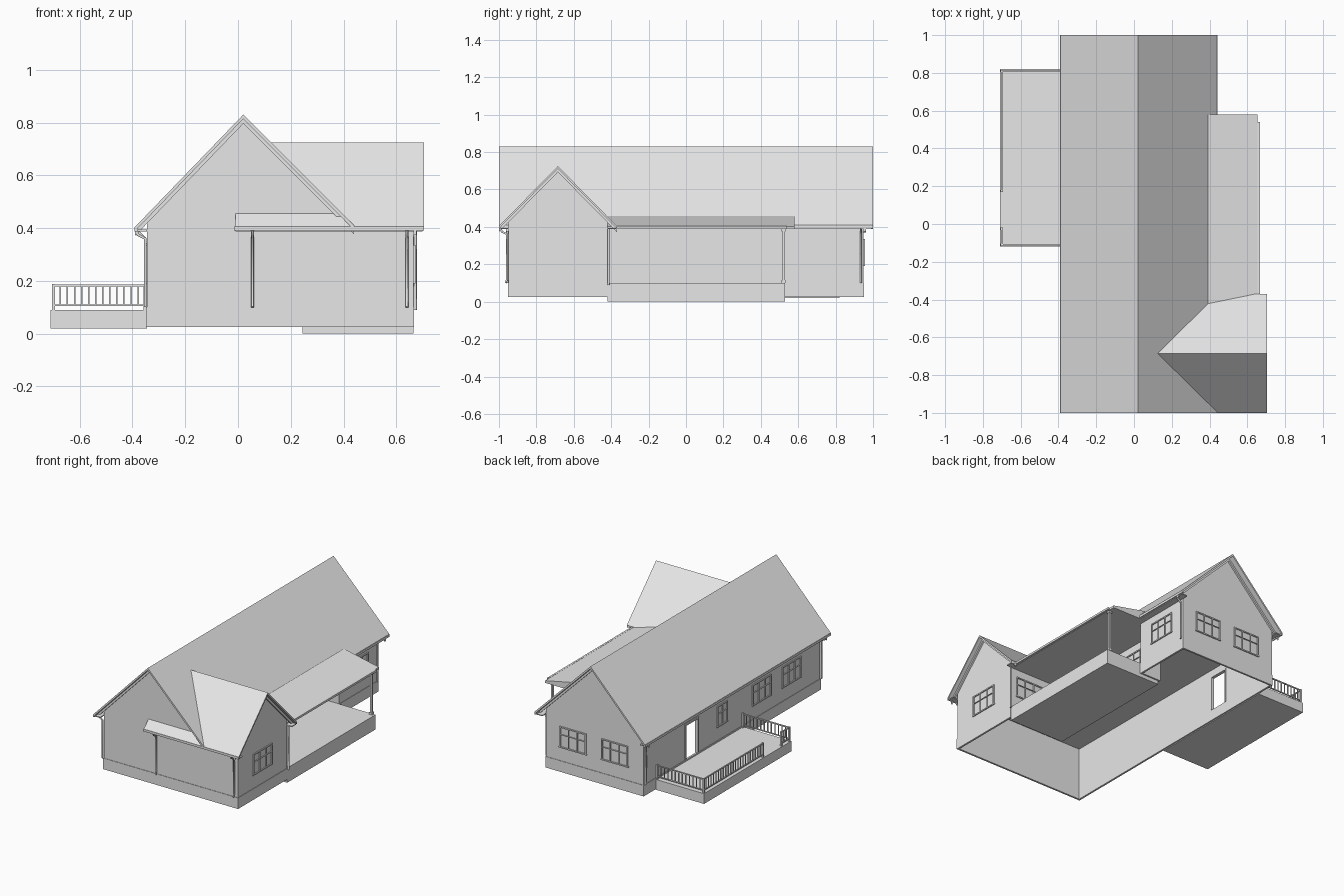
import bpy
import bmesh
from mathutils import Vector

cube = bpy.data.objects.get("Cube")
if cube:
    bpy.data.objects.remove(cube, do_unlink=True)

grey = bpy.data.materials.new("plain_grey")
grey.use_nodes = True
tone = (0.8, 0.8, 0.8, 1)
grey.diffuse_color = tone
grey.node_tree.nodes["Principled BSDF"].inputs["Base Color"].default_value = tone


def finish(name, bm):
    bmesh.ops.recalc_face_normals(bm, faces=bm.faces)
    mesh = bpy.data.meshes.new(name)
    bm.to_mesh(mesh)
    bm.free()
    mesh.materials.append(grey)
    obj = bpy.data.objects.new(name, mesh)
    bpy.context.scene.collection.objects.link(obj)
    return obj


def boxes(name, items):
    """One object from (x0, x1, y0, y1, z0, z1) boxes."""
    bm = bmesh.new()
    for x0, x1, y0, y1, z0, z1 in items:
        verts = bmesh.ops.create_cube(bm, size=1)["verts"]
        for v in verts:
            v.co = Vector(((x0 + x1) / 2 + v.co.x * (x1 - x0),
                           (y0 + y1) / 2 + v.co.y * (y1 - y0),
                           (z0 + z1) / 2 + v.co.z * (z1 - z0)))
    return finish(name, bm)


def prism(name, axis, profile, start, end):
    """Extrude a (side, z) profile along the x or y axis."""
    bm = bmesh.new()
    place = (lambda s, z: (start, s, z)) if axis == "x" else (lambda s, z: (s, start, z))
    face = bm.faces.new([bm.verts.new(place(s, z)) for s, z in profile])
    grown = bmesh.ops.extrude_face_region(bm, geom=[face])["geom"]
    step = Vector((end - start, 0, 0) if axis == "x" else (0, end - start, 0))
    bmesh.ops.translate(bm, vec=step, verts=[g for g in grown if isinstance(g, bmesh.types.BMVert)])
    return finish(name, bm)


def chevron(top, drop, thick):
    """Band following a gable line, lowered by drop."""
    upper = [(s, z - drop) for s, z in top]
    return upper + [(s, z - thick) for s, z in reversed(upper)]


def pipe(name, points, radius=0.006):
    curve = bpy.data.curves.new(name, "CURVE")
    curve.dimensions = "3D"
    curve.bevel_depth = radius
    curve.bevel_resolution = 1
    curve.use_fill_caps = True
    spline = curve.splines.new("POLY")
    spline.points.add(len(points) - 1)
    for p, co in zip(spline.points, points):
        p.co = (*co, 1)
    curve.materials.append(grey)
    obj = bpy.data.objects.new(name, curve)
    bpy.context.scene.collection.objects.link(obj)


def window(name, axis, plane, out, a, b, z0=0.19, z1=0.335, panes=3):
    """Raised frame and glazing bars on a wall facing along axis."""
    w, parts = 0.008, []
    near, far = sorted((plane, plane + out * 0.007))

    def bar(s0, s1, low, high):
        span = (near, far, s0, s1) if axis == "x" else (s0, s1, near, far)
        parts.append((*span, low, high))
    bar(a, a + w, z0, z1)
    bar(b - w, b, z0, z1)
    bar(a, b, z1 - w, z1)
    bar(a - w / 2, b + w / 2, z0, z0 + w)
    for i in range(1, panes):
        s = a + (b - a) * i / panes
        bar(s - w / 4, s + w / 4, z0, z1)
    mid = z0 + (z1 - z0) * 0.62
    bar(a, b, mid - w / 4, mid + w / 4)
    boxes(name, parts)


# Main and wing roofs
main_line = [(-0.39, 0.405), (0.02, 0.83), (0.44, 0.41)]
wing_line = [(-1.0, 0.405), (-0.685, 0.725), (-0.37, 0.405)]
prism("main_roof", "y", chevron(main_line, 0, 0.016), -1, 1)
prism("wing_roof", "x", chevron(wing_line, 0, 0.014), -0.01, 0.705)
for label, y in (("front", -0.962), ("back", 0.95)):
    prism(label + "_rake_trim", "y", chevron(main_line, 0.016, 0.018), y, y + 0.012)
prism("wing_rake_trim", "x", chevron(wing_line, 0.014, 0.018), 0.665, 0.677)

# Porch roof with flat underside
prism("porch_roof", "y", [(0.245, 0.388), (0.655, 0.388), (0.655, 0.403), (0.395, 0.457), (0.245, 0.457)],
      -0.42, 0.58)

# Walls, hollow and open underneath
low, top, t = 0.025, 0.40, 0.01
prism("front_wall", "y", [(-0.345, low), (0.665, low), (0.665, top), (0.43, top),
                          (0.02, 0.815), (-0.345, 0.435)], -0.95, -0.94)
prism("back_wall", "y", [(-0.345, low), (0.39, low), (0.39, 0.44),
                         (0.02, 0.815), (-0.345, 0.435)], 0.94, 0.95)
prism("wing_gable_wall", "x", [(-0.95, low), (-0.42, low), (-0.42, 0.43),
                               (-0.685, 0.71), (-0.95, 0.43)], 0.655, 0.665)
boxes("left_wall", [(-0.345, -0.335, -0.95, 0.37, low, 0.43),
                    (-0.345, -0.335, 0.5, 0.95, low, 0.43),
                    (-0.345, -0.335, 0.37, 0.5, low, 0.1),
                    (-0.345, -0.335, 0.37, 0.5, 0.335, 0.43)])
boxes("porch_walls", [(0.235, 0.245, -0.42, 0.53, low, top),
                      (0.235, 0.665, -0.43, -0.42, low, top),
                      (0.235, 0.39, 0.53, 0.54, low, top)])
boxes("rear_right_wall", [(0.38, 0.39, 0.53, 0.95, low, 0.44)])
boxes("ceiling", [(-0.335, 0.24, -0.94, 0.94, 0.39, 0.396),
                  (0.24, 0.655, -0.94, -0.43, 0.39, 0.396),
                  (0.24, 0.38, 0.54, 0.94, 0.39, 0.396)])

# Foundation band
e = 0.003
boxes("foundation", [(-0.345 - e, 0.665 + e, -0.95 - e, -0.95, low, 0.1),
                     (0.665, 0.665 + e, -0.95, -0.42, low, 0.1),
                     (-0.345 - e, 0.39 + e, 0.95, 0.95 + e, low, 0.1),
                     (0.39, 0.39 + e, 0.53, 0.95, low, 0.1),
                     (-0.345 - e, -0.345, -0.95, 0.95, low, 0.1)])

# Eaves: soffits and gutters
boxes("soffits", [(-0.385, -0.345, -0.99, 0.99, 0.388, 0.394),
                  (0.39, 0.435, 0.58, 0.99, 0.388, 0.394),
                  (-0.01, 0.7, -0.99, -0.95, 0.388, 0.394),
                  (0.5, 0.7, -0.42, -0.375, 0.388, 0.394)])
boxes("gutters", [(-0.392, -0.38, -1, 1, 0.388, 0.404),
                  (0.43, 0.442, 0.58, 1, 0.392, 0.408),
                  (-0.015, 0.705, -1, -0.988, 0.39, 0.406),
                  (0.655, 0.668, -0.37, 0.54, 0.39, 0.404)])

# Downpipes
pipe("front_left_downpipe", [(-0.384, -0.955, 0.39), (-0.38, -0.955, 0.375),
                             (-0.352, -0.955, 0.36), (-0.352, -0.955, 0.1)])
for label, x in (("front_middle", 0.055), ("front_right", 0.64)):
    pipe(label + "_downpipe", [(x, -0.99, 0.39), (x, -0.985, 0.375), (x, -0.957, 0.36),
                               (x, -0.957, 0.12), (x, -0.965, 0.1)])
pipe("wing_downpipe", [(0.672, -0.415, 0.39), (0.672, -0.415, 0.09)])
pipe("rear_right_downpipe", [(0.435, 0.935, 0.395), (0.397, 0.935, 0.365), (0.397, 0.935, 0.1)])
pipe("rear_left_downpipe", [(-0.384, 0.935, 0.39), (-0.352, 0.935, 0.36), (-0.352, 0.935, 0.1)])

# Porch floor and post
boxes("porch_floor", [(0.245, 0.665, -0.42, 0.53, 0, 0.1)])
boxes("porch_post", [(0.635, 0.647, 0.516, 0.528, 0.1, 0.39),
                     (0.63, 0.652, 0.511, 0.533, 0.1, 0.115),
                     (0.63, 0.652, 0.511, 0.533, 0.375, 0.39)])

# Windows
for i, (a, b, n) in enumerate([(-0.74, -0.54, 3), (-0.42, -0.22, 3), (0.05, 0.16, 2)]):
    window(f"left_window_{i}", "x", -0.345, -1, a, b, panes=n)
for i, (a, b) in enumerate([(0.085, 0.285), (-0.23, -0.03)]):
    window(f"back_window_{i}", "y", 0.95, 1, a, b)
window("wing_window", "x", 0.665, 1, -0.79, -0.585)
window("wing_back_window", "y", -0.42, 1, 0.41, 0.62)
window("porch_small_window", "x", 0.245, 1, -0.37, -0.26)
window("porch_large_window", "x", 0.245, 1, 0.225, 0.425)
window("rear_right_window", "x", 0.39, 1, 0.64, 0.84)

# Doors
boxes("porch_door", [(0.245, 0.252, -0.053, 0.053, 0.1, 0.335)])
window("porch_door_sidelight", "x", 0.245, 1, -0.1, -0.06, 0.105, 0.335, 1)
boxes("deck_door_frame", [(-0.352, -0.33, 0.362, 0.372, 0.1, 0.343),
                          (-0.352, -0.33, 0.498, 0.508, 0.1, 0.343),
                          (-0.352, -0.33, 0.362, 0.508, 0.333, 0.343)])

# Deck and railings
boxes("deck", [(-0.71, -0.345, -0.12, 0.82, 0.02, 0.09)])


def railing(name, x0, y0, x1, y1):
    parts, h = [], 0.004
    for low_z, high_z in ((0.105, 0.111), (0.179, 0.186)):
        parts.append((x0 - h, x1 + h, y0 - h, y1 + h, low_z, high_z))
    count = max(2, round(((x1 - x0) + (y1 - y0)) / 0.026))
    for i in range(count + 1):
        x, y = x0 + (x1 - x0) * i / count, y0 + (y1 - y0) * i / count
        end = i in (0, count)
        r = 0.006 if end else 0.0028
        parts.append((x - r, x + r, y - r, y + r, 0.09 if end else 0.108, 0.188 if end else 0.182))
    boxes(name, parts)


railing("deck_back_railing", -0.7, 0.81, -0.352, 0.81)
railing("deck_front_railing", -0.7, -0.11, -0.352, -0.11)
railing("deck_side_railing_long", -0.7, 0.175, -0.7, 0.81)
railing("deck_side_railing_short", -0.7, -0.11, -0.7, -0.025)
